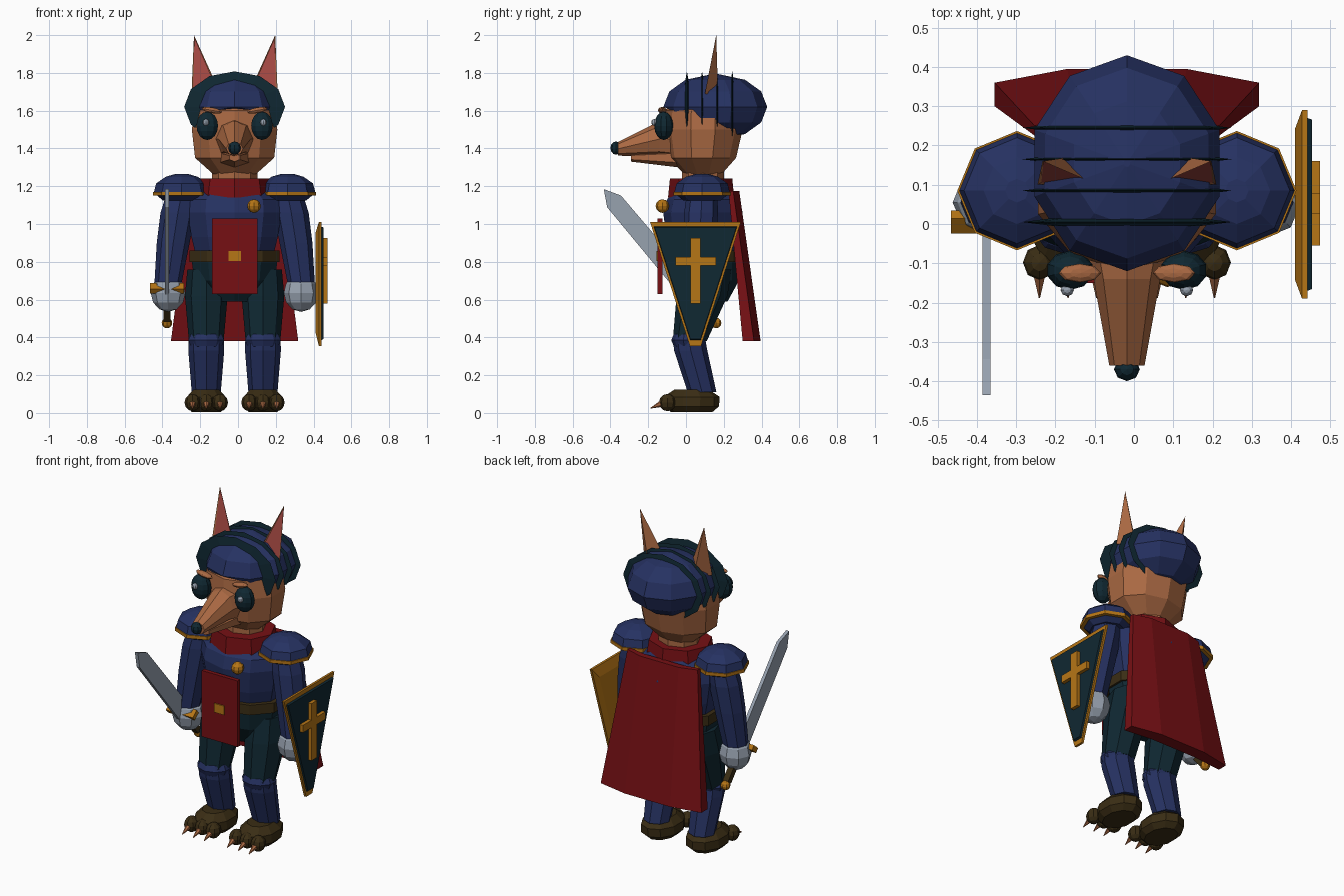
import bpy, bmesh
from math import sin, cos, pi, radians
from mathutils import Matrix, Vector, Euler

cube = bpy.data.objects.get("Cube")
if cube:
    bpy.data.objects.remove(cube, do_unlink=True)

CX = -0.018  # body centre line; the shield and sword reach out unequally


def material(name, rgb):
    m = bpy.data.materials.new(name)
    m.use_nodes = True
    m.diffuse_color = (*rgb, 1)
    m.node_tree.nodes["Principled BSDF"].inputs["Base Color"].default_value = (*rgb, 1)
    return m


FUR = material("fox fur", (0.40, 0.14, 0.055))
PINK = material("inner ear pink", (0.37, 0.065, 0.055))
BLUE = material("armour blue", (0.019, 0.031, 0.12))
TEAL = material("dark teal", (0.005, 0.021, 0.032))
RED = material("deep red", (0.18, 0.005, 0.007))
GOLD = material("gold", (0.47, 0.18, 0.008))
STEEL = material("steel grey", (0.31, 0.36, 0.43))
BROWN = material("dark leather", (0.042, 0.026, 0.007))


def finish(bm, name, mat, matrix=None):
    """Turn a bmesh into a flat-shaded object, shifted to the centre line."""
    if matrix:
        bm.transform(matrix)
    bm.transform(Matrix.Translation((CX, 0, 0)))
    bmesh.ops.recalc_face_normals(bm, faces=bm.faces)
    mesh = bpy.data.meshes.new(name)
    bm.to_mesh(mesh)
    bm.free()
    ob = bpy.data.objects.new(name, mesh)
    bpy.context.collection.objects.link(ob)
    mesh.materials.append(mat)
    return ob


def skin(name, mat, rings, matrix=None):
    """Bridge equal rings of points and cap both ends."""
    bm = bmesh.new()
    vs = [[bm.verts.new(p) for p in ring] for ring in rings]
    n = len(vs[0])
    for a, b in zip(vs, vs[1:]):
        for i in range(n):
            j = (i + 1) % n
            bm.faces.new((a[i], a[j], b[j], b[i]))
    bm.faces.new(vs[0])
    bm.faces.new(vs[-1])
    return finish(bm, name, mat, matrix)


def loft(name, mat, sections, n=8, along="z"):
    """Sections are (x, y, z, r1, r2) ellipses stacked up z or along y."""
    rings = []
    for x, y, z, r1, r2 in sections:
        ring = []
        for i in range(n):
            u, v = r1 * sin(2 * pi * i / n), r2 * cos(2 * pi * i / n)
            ring.append((x + u, y + v, z) if along == "z" else (x + u, y, z + v))
        rings.append(ring)
    return skin(name, mat, rings)


def ball(name, mat, loc, radii, n=8, rings=6, rot=(0, 0, 0)):
    bm = bmesh.new()
    bmesh.ops.create_uvsphere(bm, u_segments=n, v_segments=rings, radius=1)
    rotation = Euler([radians(a) for a in rot]).to_matrix().to_4x4()
    return finish(bm, name, mat,
                  Matrix.Translation(loc) @ rotation @ Matrix.Diagonal((*radii, 1)))


def box(name, mat, lo, hi, matrix=None):
    rings = [[(lo[0], lo[1], z), (hi[0], lo[1], z), (hi[0], hi[1], z), (lo[0], hi[1], z)]
             for z in (lo[2], hi[2])]
    return skin(name, mat, rings, matrix)


# Head, snout and nose
loft("head", FUR, [(0, .09, 1.265, .12, .10), (0, .085, 1.35, .22, .18),
                   (0, .09, 1.5, .238, .21), (0, .09, 1.6, .22, .20),
                   (0, .12, 1.7, .15, .14)], 10)
loft("snout", FUR, [(0, -.04, 1.45, .11, .11), (0, -.14, 1.45, .085, .095),
                    (0, -.36, 1.398, .045, .036)], 8, "y")
loft("lower_jaw", FUR, [(0, -.04, 1.35, .09, .05), (0, -.29, 1.352, .032, .022)], 6, "y")
ball("nose", TEAL, (0, -.37, 1.402), (.033, .03, .035))
loft("neck", FUR, [(0, .09, 1.15, .12, .11), (0, .09, 1.3, .12, .11)])

# Helmet: a squashed dome, cut along a slope that drops toward the nape
dome = [(0, .155, 1.62 + .175 * sin(t), .248 * cos(t), .275 * cos(t))
        for t in (radians(a) for a in (-85, -55, -28, 0, 28, 55, 88))]
helmet = loft("helmet", BLUE, dome, 10)
bm = bmesh.new()
bm.from_mesh(helmet.data)
cut = bmesh.ops.bisect_plane(bm, geom=bm.verts[:] + bm.edges[:] + bm.faces[:],
                             plane_co=(0, -.12, 1.62), plane_no=(0, -.38, -.92),
                             clear_outer=True)
bmesh.ops.holes_fill(bm, edges=[e for e in bm.edges if e.is_boundary])
bmesh.ops.recalc_face_normals(bm, faces=bm.faces)
bm.to_mesh(helmet.data)
bm.free()
for i in range(4):
    ball(f"helmet_ridge_{i + 1}", TEAL, (0, .005 + i * .08, 1.62), (.267, .188, .014),
         12, 4, (90, 0, 0))

# Chest, belt, hips and collar
loft("chest", BLUE, [(0, .09, .85, .22, .17), (0, .09, .93, .24, .195),
                     (0, .09, 1.06, .262, .21), (0, .09, 1.13, .255, .19),
                     (0, .09, 1.19, .17, .14)], 10)
loft("belt", BROWN, [(0, .09, .8, .25, .2), (0, .09, .86, .25, .2)], 10)
loft("hips", TEAL, [(0, .09, .82, .24, .19), (0, .095, .7, .225, .185),
                    (0, .10, .59, .13, .12)], 10)
loft("collar", RED, [(0, .08, 1.14, .20, .175), (0, .08, 1.24, .183, .165)])
ball("chest_brooch", GOLD, (.103, -.125, 1.095), (.036, .036, .036))

# Tabard with buckle
box("tabard", RED, (-.12, -.15, .63), (.12, -.125, 1.03))
box("tabard_buckle", GOLD, (-.033, -.157, .803), (.033, -.149, .857))


# Cape: a bent panel that widens toward the hem
def cape_ring(z, wide, mid, front, side, back):
    return [(-wide, front, z), (-wide, side, z), (-mid, back, z), (mid, back, z),
            (wide, side, z), (wide, front, z), (mid, front + .02, z), (-mid, front + .02, z)]


skin("cape", RED, [cape_ring(.38, .337, .152, .30, .36, .395),
                   cape_ring(1.175, .235, .13, .225, .25, .282)])

for s, side in ((1, "left"), (-1, "right")):
    # Ear with an inset inner face
    bm = bmesh.new()
    outer, inner, back, tip = [bm.verts.new((s * x, y, z)) for x, y, z in (
        (.228, .10, 1.69), (.075, .10, 1.69), (.15, .17, 1.68), (.215, .16, 2.0))]
    front = bm.faces.new((outer, inner, tip))
    for f in ((outer, back, inner), (outer, tip, back), (inner, back, tip)):
        bm.faces.new(f)
    bmesh.ops.recalc_face_normals(bm, faces=bm.faces)
    bmesh.ops.inset_region(bm, faces=[front], thickness=.014, depth=-.004)
    front.material_index = 1
    finish(bm, f"{side}_ear", FUR).data.materials.append(PINK)

    # Eye, glint and brow
    ball(f"{side}_eye", TEAL, (s * .145, -.118, 1.52), (.06, .05, .075), 10, 8)
    ball(f"{side}_eye_glint", STEEL, (s * .152, -.168, 1.538), (.017, .016, .018))
    ball(f"{side}_brow", FUR, (s * .12, -.125, 1.602), (.055, .024, .015),
         8, 6, (0, -s * 10, 0))

    # Shoulder plate with rim, arm and glove
    loft(f"{side}_shoulder_plate", BLUE, [(s * .28, .085, z, r, r) for z, r in (
        (1.125, .10), (1.165, .148), (1.215, .135), (1.25, .085), (1.266, .03))])
    loft(f"{side}_shoulder_rim", GOLD, [(s * .28, .085, z, .152, .152)
                                        for z in (1.15, 1.17)])
    loft(f"{side}_arm", BLUE, [(s * .28, .085, 1.16, .08, .08), (s * .30, .08, 1.06, .092, .09),
                               (s * .325, .07, .9, .087, .085), (s * .352, .055, .69, .072, .072)])
    ball(f"{side}_glove", STEEL, (s * .352, .055, .635), (.092, .09, .1))

    # Leg: thigh, knee cap and back-slanting shin
    x = s * .15
    loft(f"{side}_thigh", TEAL, [(x, .11, .76, .10, .13), (x, .085, .62, .113, .135),
                                 (x, .02, .38, .092, .09)])
    ball(f"{side}_knee", BLUE, (x, .015, .385), (.1, .093, .06), 10)
    loft(f"{side}_shin", BLUE, [(x, .015, .4, .093, .085), (x, .025, .33, .095, .088),
                                (x, .085, .11, .077, .076)])

    # Paw: foot, three toes and claws
    loft(f"{side}_foot", BROWN, [(x, .03, z, rx, ry) for z, rx, ry in (
        (.005, .08, .11), (.035, .11, .145), (.085, .108, .148), (.125, .07, .09))], 10)
    for i in (-1, 0, 1):
        tx = x + i * .073
        ball(f"{side}_toe_{i + 2}", BROWN, (tx, -.098, .055), (.042, .045, .046))
        loft(f"{side}_claw_{i + 2}", FUR, [(tx, -.12, .055, .02, .022),
                                           (tx, -.188, .025, .002, .002)], 6, "y")

# Sword, held in the right glove and tilted forward
grip = Matrix.Translation((-.358, .005, .66)) @ Matrix.Rotation(radians(40), 4, "X")
profile = [(-.052, 0), (.052, 0), (.048, .6), (0, .685), (-.048, .6)]
skin("sword_blade", STEEL, [[(x, y, z) for y, z in profile] for x in (-.01, .01)], grip)
box("sword_guard", GOLD, (-.09, -.025, -.015), (.09, .025, .015), grip)
box("sword_grip", BROWN, (-.018, -.018, -.22), (.018, .018, 0), grip)
ball("sword_pommel", GOLD, grip @ Vector((0, 0, -.24)), (.028, .028, .028))

# Shield on the left arm, with a dark face and raised cross
outline = [(-.19, 1.01), (.29, 1.01), (.08, .355), (.02, .355)]


def shield_ring(x, k):
    return [(x - CX, .05 + (y - .05) * k, .72 + (z - .72) * k) for y, z in outline]


skin("shield_body", GOLD, [shield_ring(.41, .8), shield_ring(.428, 1), shield_ring(.442, 1)])
skin("shield_face", TEAL, [shield_ring(.44, .92), shield_ring(.453, .9)])
box("shield_cross_upright", GOLD, (.45 - CX, .025, .58), (.474 - CX, .078, .925))
box("shield_cross_bar", GOLD, (.45 - CX, -.055, .78), (.474 - CX, .16, .825))
